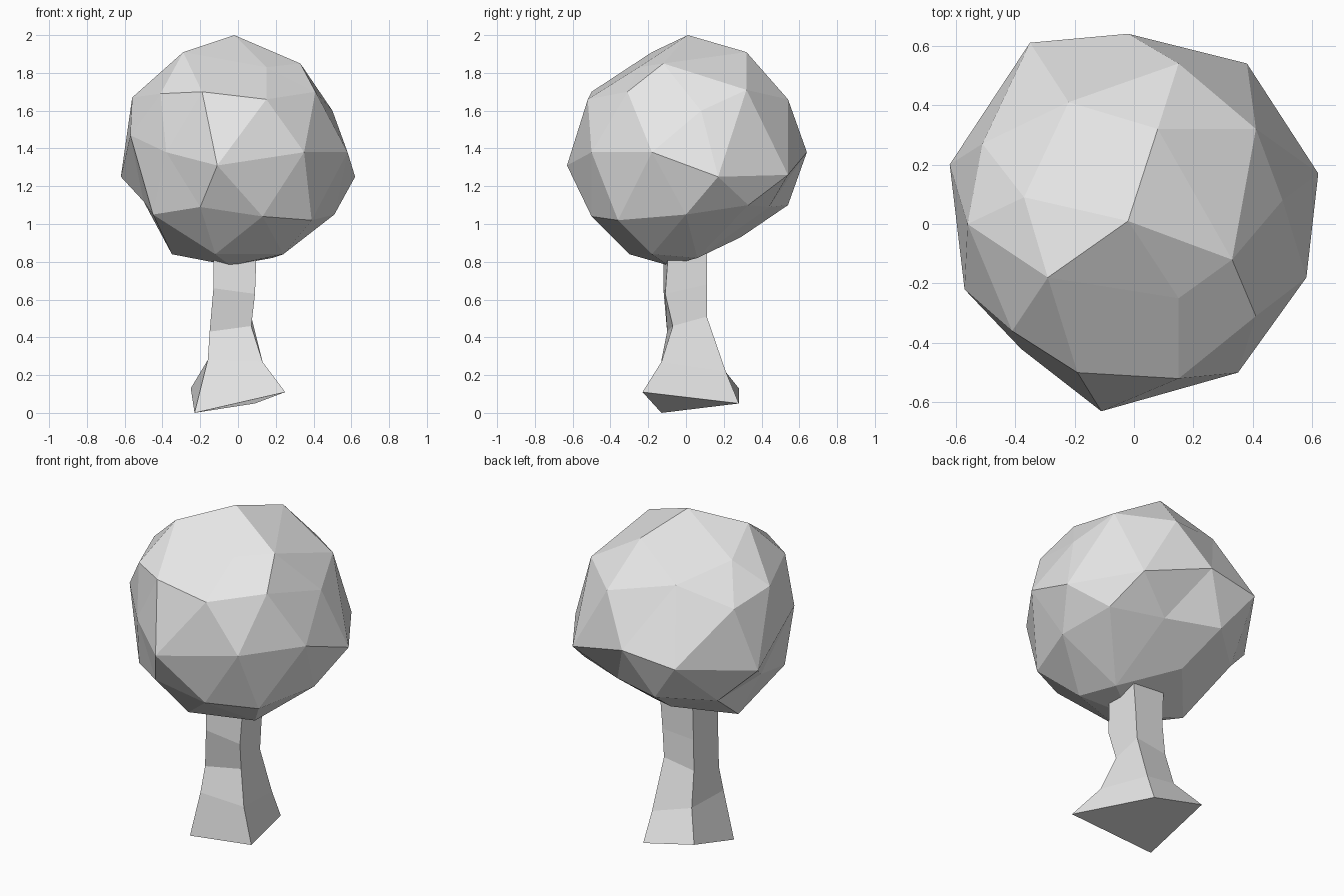
import bpy
import bmesh
from mathutils import Matrix, Vector

default_cube = bpy.data.objects.get("Cube")
if default_cube:
    bpy.data.objects.remove(default_cube, do_unlink=True)


def make_material(name, colour):
    material = bpy.data.materials.new(name)
    material.use_nodes = True
    material.diffuse_color = colour
    shader = next(n for n in material.node_tree.nodes if n.type == "BSDF_PRINCIPLED")
    shader.inputs["Base Color"].default_value = colour
    return material


def finish(bm, name, material):
    """Turn a bmesh into a flat shaded object."""
    bmesh.ops.recalc_face_normals(bm, faces=bm.faces[:])
    for face in bm.faces:
        face.smooth = False
    mesh = bpy.data.meshes.new(name)
    bm.to_mesh(mesh)
    bm.free()
    mesh.materials.append(material)
    part = bpy.data.objects.new(name, mesh)
    bpy.context.collection.objects.link(part)
    return part


def in_metres(rings):
    """Convert rings of centimetre points to vectors."""
    return [[Vector(point) / 100 for point in ring] for ring in rings]


def build_trunk(rings, material):
    """Loft a four-sided trunk through uneven rings."""
    bm = bmesh.new()
    loops = [[bm.verts.new(point) for point in ring] for ring in in_metres(rings)]
    for low, high in zip(loops, loops[1:]):
        for i in range(len(low)):
            j = (i + 1) % len(low)
            bm.faces.new((low[i], low[j], high[j], high[i]))
    bm.faces.new(loops[0])
    bm.faces.new(loops[-1])
    return finish(bm, "trunk", material)


def build_canopy(rings, material):
    """Pull every corner of a coarse ball to its closest uneven knob."""
    bm = bmesh.new()
    bmesh.ops.create_icosphere(bm, subdivisions=2, radius=0.62,
                               matrix=Matrix.Translation((0, 0, 1.39)))
    knobs = [point for ring in in_metres(rings) for point in ring]
    free_corners = list(bm.verts)
    for knob in knobs:
        corner = min(free_corners, key=lambda v: (v.co - knob).length)
        free_corners.remove(corner)
        corner.co = knob
    return finish(bm, "canopy", material)


grey = make_material("plain grey", (0.8, 0.8, 0.8, 1.0))

# Trunk: flared, tilted foot rising to a narrow neck inside the canopy
trunk_rings = [
    [(-23, -13, 0), (25, -23, 11), (9, 28, 5), (-25, 28, 13)],
    [(-16, -13, 28), (13, -13, 27), (8, 21, 22), (-15, 16, 28)],
    [(-15, -10, 43), (7, -7, 46), (7, 11, 51), (-13, 11, 48)],
    [(-13, -12, 66), (9, -11, 63), (8, 11, 68), (-12, 10, 66)],
    [(-13, -12, 90), (10, -9, 90), (10, 11, 92), (-12, 11, 92)],
]
build_trunk(trunk_rings, grey)

# Canopy: lumpy ball, knobs listed from crown to underside
canopy_rings = [
    # crown
    [(-2, 1, 200)],
    [(33, -12, 185), (8, 32, 191), (-37, 9, 181), (-29, -18, 191), (15, -25, 183)],
    # shoulder
    [(50, 8, 160), (41, 32, 171), (15, 54, 166), (-22, 41, 174), (-51, 27, 162),
     (-56, 0, 167), (-41, -36, 169), (-19, -50, 170), (15, -52, 166), (41, -31, 170)],
    # widest part
    [(62, 17, 125), (38, 54, 126), (-2, 64, 138), (-35, 61, 134), (-62, 20, 125),
     (-57, -22, 147), (-38, -42, 138), (-11, -63, 131), (35, -50, 138), (58, -18, 138)],
    # lower slope
    [(51, 0, 105), (45, 33, 110), (15, 44, 109), (-17, 54, 110), (-43, 31, 106),
     (-50, 0, 112), (-45, -30, 105), (-20, -50, 109), (13, -50, 104), (39, -36, 102)],
    # underside
    [(18, 6, 82), (-10, 29, 93), (-35, 0, 84), (-12, -30, 84), (24, -18, 84)],
    [(-4, -9, 78)],
]
build_canopy(canopy_rings, grey)
